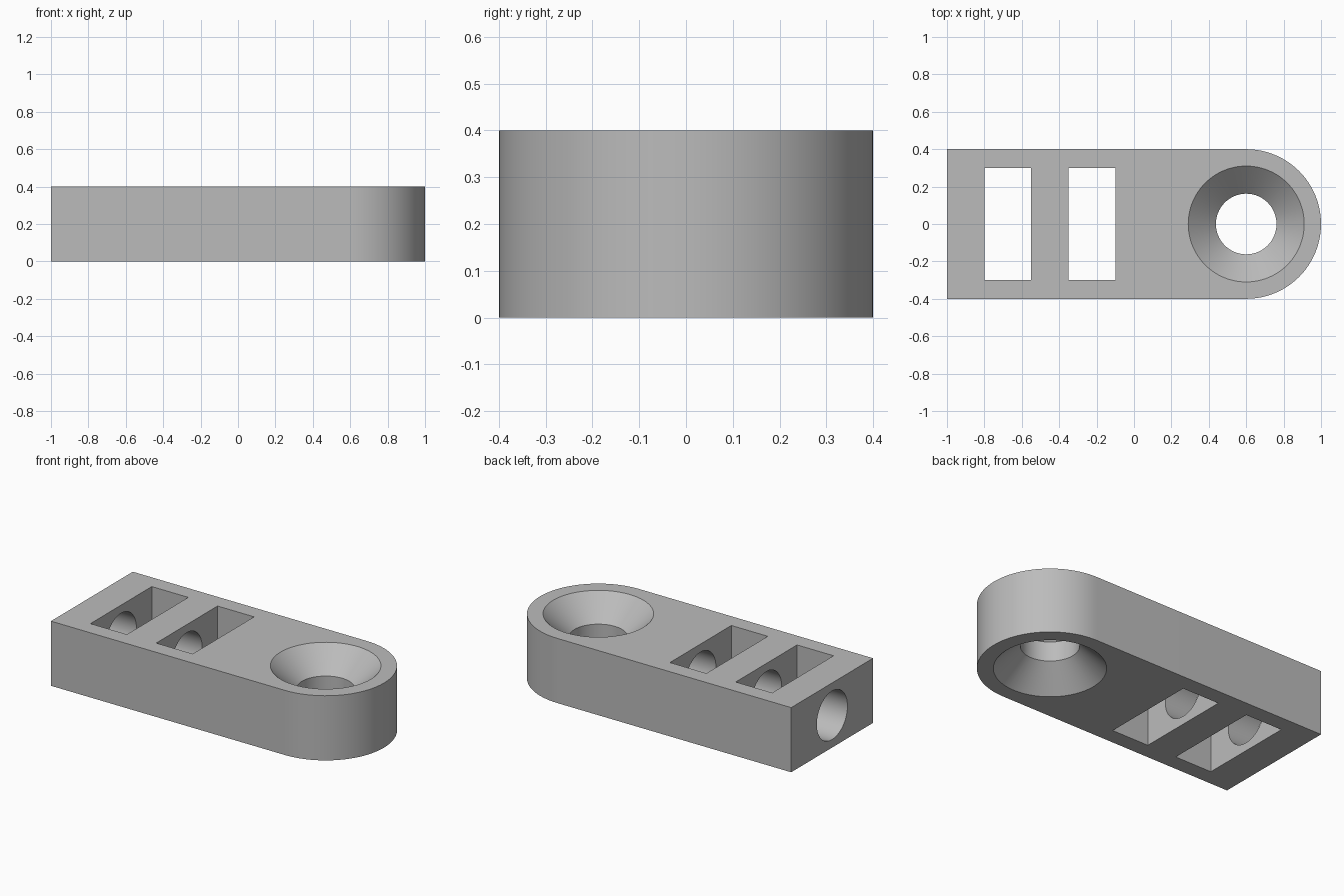
import bpy, bmesh, math
from mathutils import Matrix

default = bpy.data.objects.get("Cube")
if default:
    bpy.data.objects.remove(default, do_unlink=True)

HEIGHT, HALF_WIDTH, EYE_X = 0.4, 0.4, 0.6
SEGMENTS = 96

grey = bpy.data.materials.new("plain_grey")
grey.use_nodes = True
grey.diffuse_color = (0.5, 0.5, 0.5, 1)
grey.node_tree.nodes["Principled BSDF"].inputs["Base Color"].default_value = (0.5, 0.5, 0.5, 1)


def make_object(name, bm):
    bmesh.ops.recalc_face_normals(bm, faces=bm.faces)
    mesh = bpy.data.meshes.new(name)
    bm.to_mesh(mesh)
    bm.free()
    mesh.materials.append(grey)
    obj = bpy.data.objects.new(name, mesh)
    bpy.context.collection.objects.link(obj)
    return obj


def box(name, x0, x1, half_y, z0, z1):
    bm = bmesh.new()
    bmesh.ops.create_cube(bm, size=1)
    bmesh.ops.scale(bm, vec=(x1 - x0, 2 * half_y, z1 - z0), verts=bm.verts)
    bmesh.ops.translate(bm, vec=((x0 + x1) / 2, 0, (z0 + z1) / 2), verts=bm.verts)
    return make_object(name, bm)


def lathe(name, profile):
    """Closed solid of (radius, z) rings about the eye axis."""
    bm = bmesh.new()
    rings = []
    for r, z in profile:
        angles = [2 * math.pi * i / SEGMENTS for i in range(SEGMENTS)]
        rings.append([bm.verts.new((EYE_X + r * math.cos(a), r * math.sin(a), z)) for a in angles])
    for low, high in zip(rings, rings[1:]):
        for i in range(SEGMENTS):
            j = (i + 1) % SEGMENTS
            bm.faces.new((low[i], low[j], high[j], high[i]))
    bm.faces.new(rings[0])
    bm.faces.new(rings[-1])
    return make_object(name, bm)


# Bar with one square end and one round end
bm = bmesh.new()
arc = [-math.pi / 2 + math.pi * i / 48 for i in range(49)]
outline = [(-1, -HALF_WIDTH)]
outline += [(EYE_X + HALF_WIDTH * math.cos(a), HALF_WIDTH * math.sin(a)) for a in arc]
outline.append((-1, HALF_WIDTH))
base = bm.faces.new([bm.verts.new((x, y, 0)) for x, y in outline])
top = bmesh.ops.extrude_face_region(bm, geom=[base], use_keep_orig=True)
bmesh.ops.translate(bm, vec=(0, 0, HEIGHT),
                    verts=[v for v in top["geom"] if isinstance(v, bmesh.types.BMVert)])
bar = make_object("link_bar", bm)

# Eye hole, countersunk from both faces
RIM, THROAT, SINK, OVER = 0.31, 0.162, 0.14, 0.05
flare = RIM + OVER * (RIM - THROAT) / SINK
cutters = [lathe("eye_cutter", [(flare, -OVER), (THROAT, SINK),
                                (THROAT, HEIGHT - SINK), (flare, HEIGHT + OVER)])]

# Two rectangular through slots
for x0 in (-0.8, -0.35):
    cutters.append(box("slot_cutter", x0, x0 + 0.25, 0.3, -0.1, HEIGHT + 0.1))

# Lengthwise blind bore from the square end
BORE_START, BORE_END = -1.1, 0.1
bm = bmesh.new()
bmesh.ops.create_cone(bm, cap_ends=True, segments=64, radius1=0.15, radius2=0.15,
                      depth=BORE_END - BORE_START)
bmesh.ops.transform(bm, verts=bm.verts,
                    matrix=Matrix.Translation(((BORE_START + BORE_END) / 2, 0, HEIGHT / 2))
                    @ Matrix.Rotation(math.pi / 2, 4, "Y"))
cutters.append(make_object("bore_cutter", bm))

# Cut, then discard the cutters
bpy.ops.object.select_all(action="DESELECT")
bpy.context.view_layer.objects.active = bar
bar.select_set(True)
for cutter in cutters:
    cutter.hide_render = True
    mod = bar.modifiers.new("cut", "BOOLEAN")
    mod.operation, mod.solver, mod.object = "DIFFERENCE", "EXACT", cutter
    bpy.ops.object.modifier_apply(modifier=mod.name)
    bpy.data.objects.remove(cutter, do_unlink=True)

bpy.ops.object.shade_smooth_by_angle(angle=math.radians(30))
